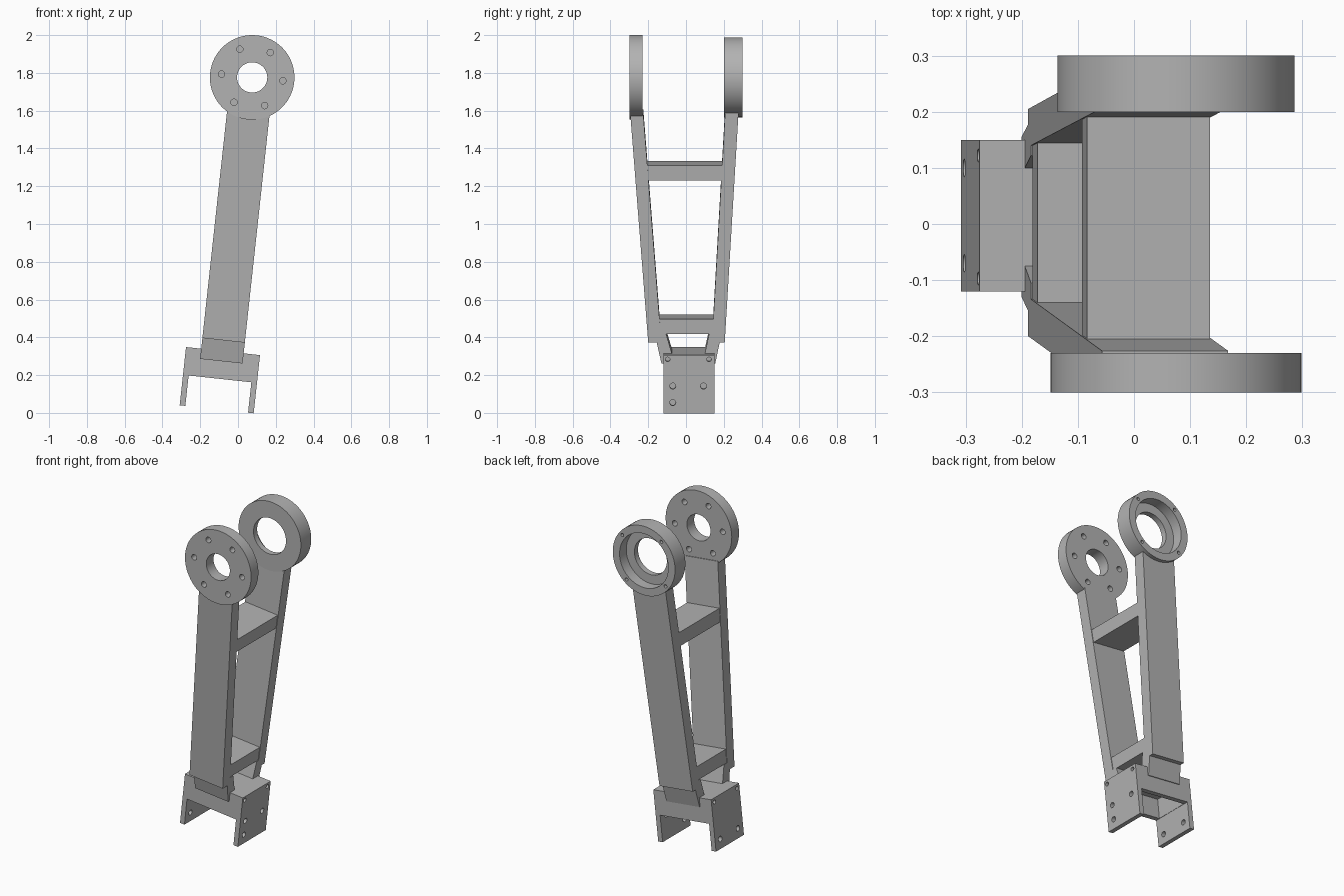
import bpy, bmesh, math
from mathutils import Matrix, Vector

if "Cube" in bpy.data.objects:
    bpy.data.objects.remove(bpy.data.objects["Cube"])

# Everything is built upright around the hub axis, then leaned over together
LEAN = Matrix.Translation((0.075, 0, 1.776)) @ Matrix.Rotation(math.radians(6.2), 4, 'Y')
HALF = 0.113          # half width of the arms

grey = bpy.data.materials.new("plain grey")
grey.use_nodes = True
grey.diffuse_color = (0.45, 0.45, 0.45, 1)
grey.node_tree.nodes["Principled BSDF"].inputs["Base Color"].default_value = grey.diffuse_color


def finish(name, bm):
    bmesh.ops.recalc_face_normals(bm, faces=bm.faces)
    mesh = bpy.data.meshes.new(name)
    bm.to_mesh(mesh)
    bm.free()
    mesh.materials.append(grey)
    ob = bpy.data.objects.new(name, mesh)
    bpy.context.collection.objects.link(ob)
    ob.matrix_world = LEAN
    return ob


def prism(name, points, x0, x1, plane="yz"):
    """Extrude a flat outline: yz outlines along x, xz outlines along y."""
    bm = bmesh.new()
    place = (lambda a, b: (x0, a, b)) if plane == "yz" else (lambda a, b: (a, x0, b))
    face = bm.faces.new([bm.verts.new(place(a, b)) for a, b in points])
    geom = bmesh.ops.extrude_face_region(bm, geom=[face])["geom"]
    step = (x1 - x0, 0, 0) if plane == "yz" else (0, x1 - x0, 0)
    bmesh.ops.translate(bm, verts=[g for g in geom if isinstance(g, bmesh.types.BMVert)], vec=step)
    return finish(name, bm)


def box(name, x0, x1, y0, y1, z0, z1):
    return prism(name, [(y0, z0), (y1, z0), (y1, z1), (y0, z1)], x0, x1)


def ring(name, profile):
    """Turn a closed (radius, y) outline around the hub axis."""
    bm = bmesh.new()
    vs = [bm.verts.new((r, y, 0)) for r, y in profile]
    edges = [bm.edges.new((vs[i - 1], vs[i])) for i in range(len(vs))]
    bmesh.ops.spin(bm, geom=vs + edges, cent=(0, 0, 0), axis=(0, 1, 0),
                   angle=math.tau, steps=72)
    bmesh.ops.remove_doubles(bm, verts=bm.verts, dist=0.0001)
    return finish(name, bm)


def cut(ob, cutter):
    mod = ob.modifiers.new("cut", 'BOOLEAN')
    mod.operation = 'DIFFERENCE'
    mod.solver = 'EXACT'
    mod.object = cutter
    bpy.context.view_layer.update()
    with bpy.context.temp_override(object=ob, active_object=ob, selected_objects=[ob]):
        bpy.ops.object.modifier_apply(modifier=mod.name)
    bpy.data.objects.remove(cutter)


def drill(ob, centres, radius, depth, axis):
    bm = bmesh.new()
    turn = Vector((0, 0, 1)).rotation_difference(Vector(axis)).to_matrix().to_4x4()
    for c in centres:
        bmesh.ops.create_cone(bm, cap_ends=True, segments=20, radius1=radius, radius2=radius,
                              depth=depth, matrix=Matrix.Translation(c) @ turn)
    cutter = finish("hole_cutter", bm)
    cutter.hide_render = True
    cut(ob, cutter)


def bolt_circle(count, radius, y, start=0):
    angles = [start + math.tau * i / count for i in range(count)]
    return [(radius * math.cos(a), y, radius * math.sin(a)) for a in angles]


# Front hub: flat disc with a bore and six bolt holes
front_hub = ring("front_hub", [(0.08, -0.3), (0.224, -0.3), (0.224, -0.23), (0.08, -0.23)])
drill(front_hub, bolt_circle(6, 0.163, -0.265), 0.017, 0.2, (0, 1, 0))

# Rear hub: thicker cup, counterbored from behind, four rim holes
rear_hub = ring("rear_hub", [(0.11, 0.2), (0.211, 0.2), (0.211, 0.3),
                             (0.165, 0.3), (0.165, 0.235), (0.11, 0.235)])
drill(rear_hub, bolt_circle(4, 0.188, 0.3, math.pi / 4), 0.01, 0.08, (0, 1, 0))

# Arms with an inward-stepped foot that meets the bracket
prism("front_arm", [(-0.295, -0.183), (-0.2, -1.4), (-0.155, -1.4), (-0.13, -1.511),
                    (-0.1, -1.511), (-0.075, -1.457), (-0.105, -1.355),
                    (-0.134, -1.355), (-0.226, -0.183)], -HALF, HALF)
prism("rear_arm", [(0.278, -0.176), (0.205, -1.4), (0.178, -1.4), (0.155, -1.511),
                   (0.13, -1.511), (0.1, -1.457), (0.122, -1.355),
                   (0.14, -1.355), (0.207, -0.176)], -HALF, HALF)

# Cross braces between the arms
box("upper_brace", -0.11, 0.11, -0.22, 0.21, -0.536, -0.456)
box("lower_brace", -0.11, 0.11, -0.16, 0.165, -1.355, -1.275)

# Bracket: hollow block with a flange hanging at each end
L, R, T = -0.194, 0.2, 0.03
bracket = prism("bracket", [(L, -1.457), (L, -1.767), (L + T, -1.767), (L + T, -1.605),
                            (R - T, -1.605), (R - T, -1.767), (R, -1.767), (R, -1.457)],
                -0.12, 0.15, "xz")
pocket = box("pocket_cutter", L + T + 0.002, R - T - 0.002, -0.09, 0.12, -1.65, -1.487)
cut(bracket, pocket)
upper = [(x, y, -1.48) for x in (L, R) for y in (-0.097, 0.122)]
drill(bracket, upper, 0.012, 0.05, (1, 0, 0))
lower = [(L, -0.07, -1.71), (L, 0.1, -1.71), (R, -0.07, -1.71),
         (R, -0.07, -1.622), (R, 0.093, -1.622)]
drill(bracket, lower, 0.016, 0.1, (1, 0, 0))

# Smooth the round walls, keep edges crisp
for ob in (front_hub, rear_hub, bracket):
    with bpy.context.temp_override(object=ob, active_object=ob, selected_objects=[ob],
                                   selected_editable_objects=[ob]):
        bpy.ops.object.shade_smooth_by_angle(angle=math.radians(30))
